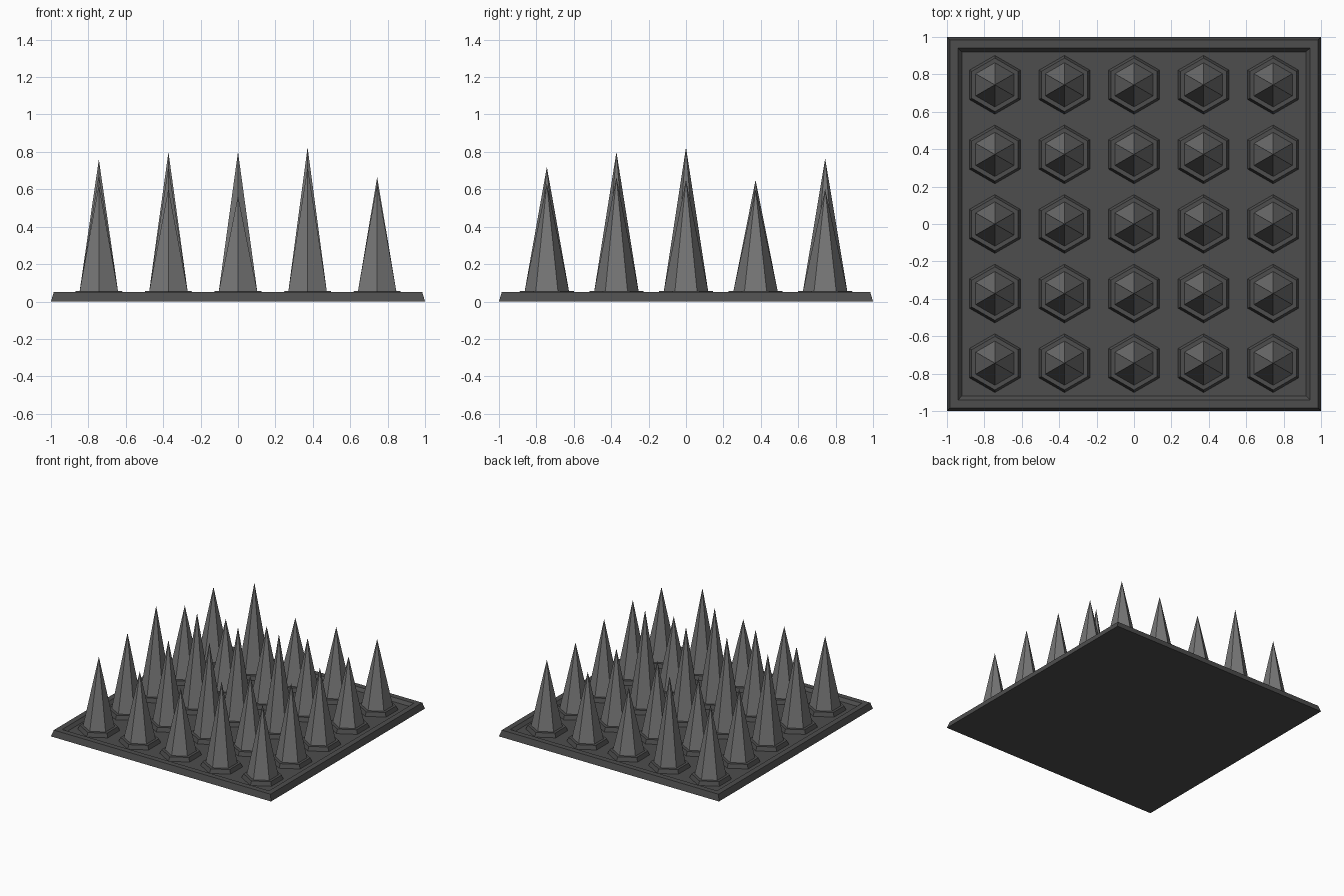
import bpy, bmesh
from math import sin, cos, pi

if "Cube" in bpy.data.objects:
    bpy.data.objects.remove(bpy.data.objects["Cube"], do_unlink=True)


def material(name, v):
    m = bpy.data.materials.new(name)
    m.use_nodes = True
    m.diffuse_color = (v, v, v, 1)
    bsdf = m.node_tree.nodes["Principled BSDF"]
    bsdf.inputs["Base Color"].default_value = (v, v, v, 1)
    bsdf.inputs["Roughness"].default_value = 0.7
    return m


dark = material("dark_iron", 0.075)
steel = material("grey_steel", 0.18)


def lofted(name, sides, profile, mat, loc=(0, 0, 0), turn=0.0):
    """Stack of regular polygons (radius, z), capped; radius 0 makes a point."""
    bm = bmesh.new()
    rings = []
    for r, z in profile:
        if r == 0:
            rings.append([bm.verts.new((0, 0, z))] * sides)
        else:
            rings.append([bm.verts.new((r * cos(turn + 2 * pi * k / sides),
                                        r * sin(turn + 2 * pi * k / sides), z))
                          for k in range(sides)])
    for a, b in zip(rings, rings[1:]):
        for k in range(sides):
            n = (k + 1) % sides
            quad = [a[k], a[n], b[n], b[k]]
            bm.faces.new(list(dict.fromkeys(quad)))
    bm.faces.new(rings[0][::-1])
    if profile[-1][0] > 0:
        bm.faces.new(rings[-1])
    bmesh.ops.recalc_face_normals(bm, faces=bm.faces)
    me = bpy.data.meshes.new(name)
    bm.to_mesh(me)
    bm.free()
    me.materials.append(mat)
    ob = bpy.data.objects.new(name, me)
    ob.location = loc
    bpy.context.collection.objects.link(ob)
    return ob


# Square tray: tapered sides, raised rim, sunken floor
FLOOR, RIM = 0.025, 0.05
d = 2 ** 0.5
lofted("base_tray", 4,
       [(d, 0), (0.985 * d, RIM), (0.94 * d, RIM), (0.92 * d, FLOOR)],
       dark, turn=pi / 4)

# Tip heights, rows from front to back, columns from -x to +x
TIPS = [
    (0.625, 0.605, 0.565, 0.72, 0.63),
    (0.68, 0.72, 0.80, 0.63, 0.665),
    (0.76, 0.80, 0.785, 0.825, 0.65),
    (0.62, 0.61, 0.65, 0.65, 0.60),
    (0.63, 0.765, 0.575, 0.60, 0.60),
]
STEP = 0.372
SOCKET_TOP = 0.057

# Hexagonal sockets and spikes
for j, row in enumerate(TIPS):
    for i, tip in enumerate(row):
        at = ((i - 2) * STEP, (j - 2) * STEP, 0)
        lofted(f"socket_{j}_{i}", 6,
               [(0.157, FLOOR), (0.143, SOCKET_TOP)], dark, at, pi / 6)
        lofted(f"spike_{j}_{i}", 6,
               [(0.119, SOCKET_TOP - 0.005), (0, tip)], steel, at, pi / 6)
